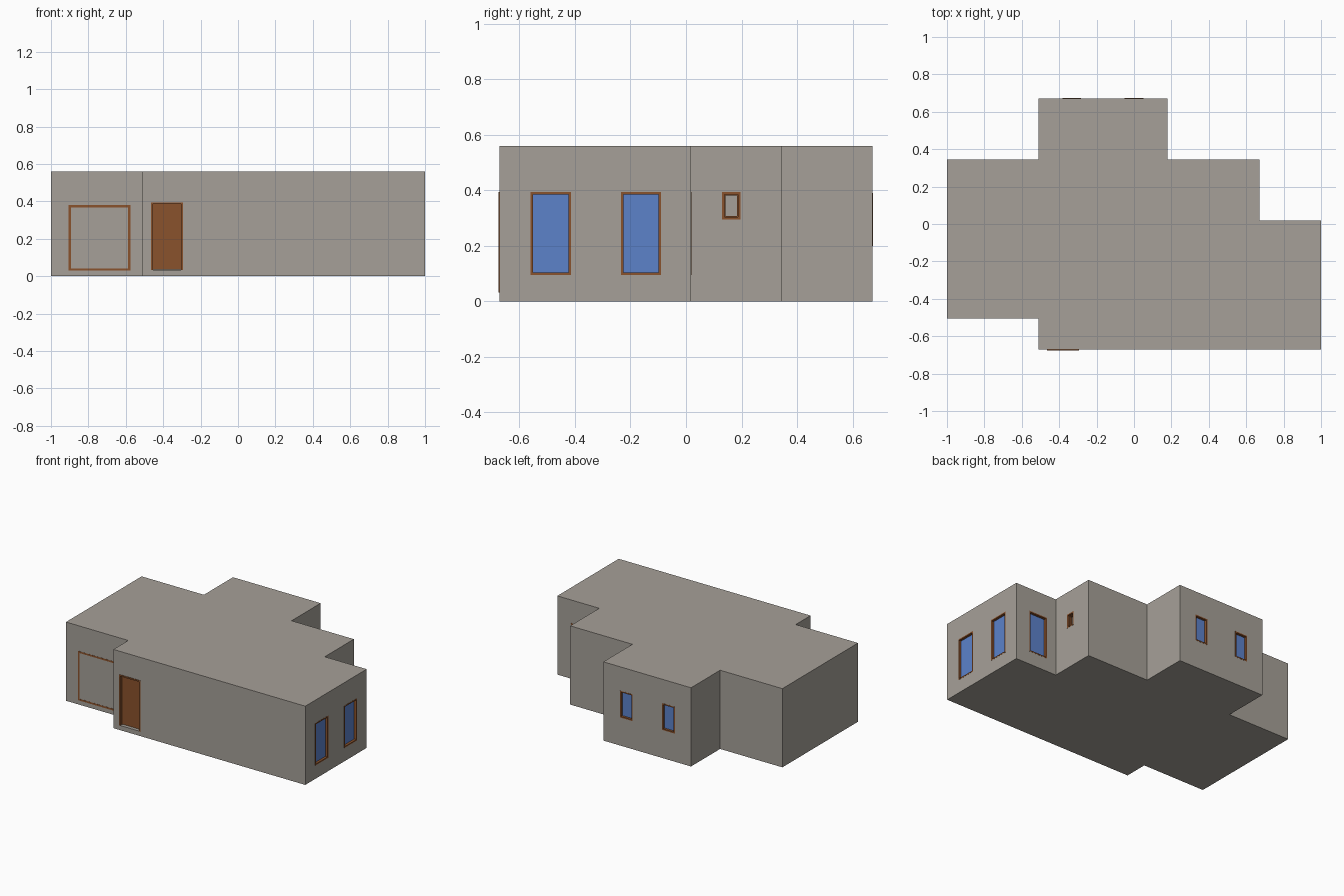
import bpy, bmesh
from mathutils import Vector

if "Cube" in bpy.data.objects:
    bpy.data.objects.remove(bpy.data.objects["Cube"])


def material(name, rgb):
    m = bpy.data.materials.new(name)
    m.diffuse_color = (*rgb, 1)
    m.use_nodes = True
    m.node_tree.nodes["Principled BSDF"].inputs["Base Color"].default_value = m.diffuse_color
    return m


PLASTER = material("warm grey plaster", (0.381, 0.352, 0.314))
WOOD = material("brown wood", (0.254, 0.084, 0.025))
GLASS = material("blue glass", (0.107, 0.223, 0.591))

HEIGHT = 0.56
OUTLINE = [(-1, -0.505), (-0.51, -0.505), (-0.51, -0.672), (1, -0.672),
           (1, 0.018), (0.67, 0.018), (0.67, 0.345), (0.18, 0.345),
           (0.18, 0.672), (-0.51, 0.672), (-0.51, 0.345), (-1, 0.345)]


def make_object(name, bm, mat):
    bmesh.ops.recalc_face_normals(bm, faces=bm.faces[:])
    me = bpy.data.meshes.new(name)
    bm.to_mesh(me)
    bm.free()
    me.materials.append(mat)
    ob = bpy.data.objects.new(name, me)
    bpy.context.collection.objects.link(ob)
    return ob


# Each opening lies on a wall plane: axis 'x' or 'y', position and outward sign
def boxes(name, wall, spans, mat):
    """Boxes given as (a0, a1, z0, z1, d0, d1); d is depth outward from the wall."""
    axis, pos, sign = wall
    bm = bmesh.new()
    for a0, a1, z0, z1, d0, d1 in spans:
        verts = bmesh.ops.create_cube(bm, size=1)["verts"]
        for v in verts:
            a = a0 if v.co.x < 0 else a1
            d = pos + sign * (d0 if v.co.y < 0 else d1)
            z = z0 if v.co.z < 0 else z1
            v.co = Vector((d, a, z)) if axis == "x" else Vector((a, d, z))
    return make_object(name, bm, mat)


def ring(a0, a1, z0, z1, t, d0, d1, bottom=True):
    """Four (or three) bars around an opening."""
    low = z0 + t if bottom else z0
    bars = [(a0, a0 + t, low, z1 - t, d0, d1), (a1 - t, a1, low, z1 - t, d0, d1),
            (a0, a1, z1 - t, z1, d0, d1)]
    if bottom:
        bars.append((a0, a1, z0, low, d0, d1))
    return bars


# House body extruded from the floor plan
bm = bmesh.new()
floor = bm.faces.new([bm.verts.new((x, y, 0)) for x, y in OUTLINE])
top = bmesh.ops.extrude_face_region(bm, geom=[floor])["geom"]
bmesh.ops.translate(bm, vec=(0, 0, HEIGHT),
                    verts=[g for g in top if isinstance(g, bmesh.types.BMVert)])
if not any(f.normal.z < -0.5 for f in bm.faces):
    bm.faces.new([v for v in bm.verts if v.co.z < 0.01])
house = make_object("house_walls", bm, PLASTER)


def cut(name, wall, a0, a1, z0, z1, depth):
    cutter = boxes(name + "_cutter", wall, [(a0, a1, z0, z1, -depth, 0.05)], PLASTER)
    cutter.hide_render = True
    cutter.hide_viewport = True
    mod = house.modifiers.new(name, "BOOLEAN")
    mod.operation = "DIFFERENCE"
    mod.solver = "EXACT"
    mod.object = cutter


RIGHT, FRONT, BACK = ("x", 1, 1), ("y", -0.672, -1), ("y", 0.672, 1)
STEP_BACK, STEP_RIGHT, STEP_FRONT = ("y", 0.018, 1), ("x", 0.67, 1), ("y", -0.505, -1)

# Single-pane windows
for name, wall, a0, a1, z0, z1 in [
        ("right_window_a", RIGHT, -0.56, -0.415, 0.095, 0.395),
        ("right_window_b", RIGHT, -0.235, -0.09, 0.095, 0.395),
        ("step_window", STEP_BACK, 0.745, 0.89, 0.095, 0.395),
        ("back_window_a", BACK, -0.05, 0.05, 0.2, 0.39),
        ("back_window_b", BACK, -0.383, -0.283, 0.2, 0.39)]:
    cut(name, wall, a0, a1, z0, z1, 0.03)
    boxes(name + "_frame", wall, ring(a0, a1, z0, z1, 0.009, -0.03, 0.001), WOOD)
    boxes(name + "_glass", wall,
          [(a0 + 0.009, a1 - 0.009, z0 + 0.009, z1 - 0.009, -0.024, -0.016)], GLASS)

# Small unglazed window
cut("small_window", STEP_RIGHT, 0.13, 0.197, 0.295, 0.395, 0.05)
boxes("small_window_frame", STEP_RIGHT,
      ring(0.13, 0.197, 0.295, 0.395, 0.009, -0.03, 0.001)
      + ring(0.139, 0.188, 0.304, 0.386, 0.004, -0.03, -0.015), WOOD)

# Large sliding window with two sashes
cut("large_window", STEP_FRONT, -0.905, -0.575, 0.03, 0.38, 0.04)
boxes("large_window_frame", STEP_FRONT,
      ring(-0.905, -0.575, 0.03, 0.38, 0.012, -0.04, 0.001), WOOD)
for name, a0, a1, d in [("left_sash", -0.893, -0.73, -0.01),
                        ("right_sash", -0.75, -0.587, -0.024)]:
    boxes(name, STEP_FRONT, ring(a0, a1, 0.042, 0.368, 0.012, d - 0.012, d), WOOD)
    boxes(name + "_glass", STEP_FRONT,
          [(a0 + 0.012, a1 - 0.012, 0.054, 0.356, d - 0.01, d - 0.004)], GLASS)

# Front door
cut("door", FRONT, -0.465, -0.295, 0.033, 0.395, 0.04)
boxes("door_frame", FRONT, ring(-0.465, -0.295, 0.033, 0.395, 0.01, -0.04, 0.004, False), WOOD)
boxes("door_panel", FRONT, [(-0.455, -0.305, 0.037, 0.385, -0.03, -0.018)], WOOD)
